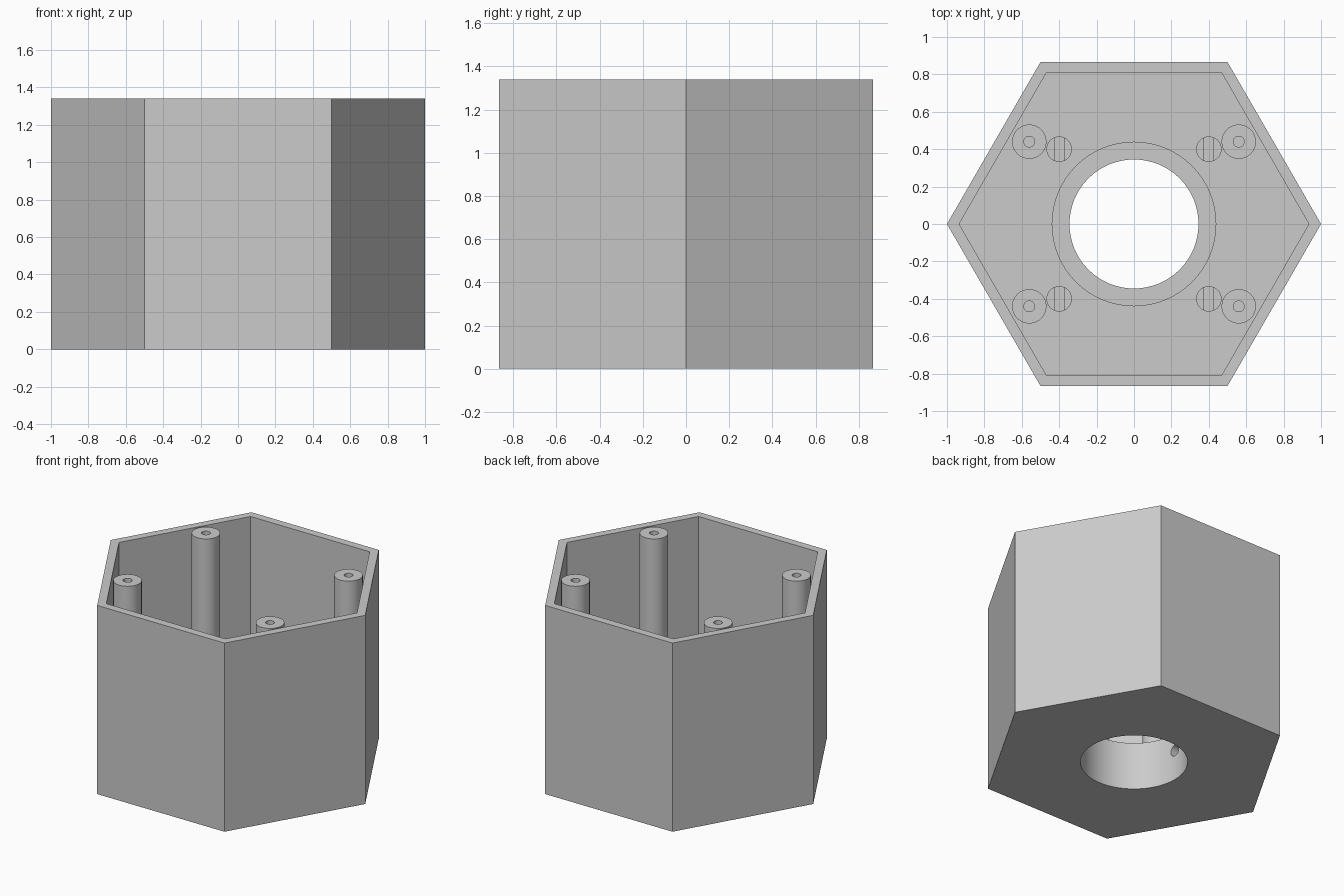
import bpy
import math

cube = bpy.data.objects.get("Cube")
if cube:
    bpy.data.objects.remove(cube, do_unlink=True)

HEIGHT = 1.34
FLOOR = 0.07
TUBE_TOP = 0.34
BORE = 0.345

grey = bpy.data.materials.new("matte_grey")
grey.use_nodes = True
colour = (0.6, 0.6, 0.6, 1)
grey.diffuse_color = colour
grey.node_tree.nodes["Principled BSDF"].inputs["Base Color"].default_value = colour


def prism(name, sides, radius, z0, z1, x=0, y=0, turn=0):
    """Upright prism or cylinder between two heights."""
    bpy.ops.mesh.primitive_cylinder_add(vertices=sides, radius=radius, depth=z1 - z0,
                                        location=(x, y, (z0 + z1) / 2), rotation=(0, 0, turn))
    ob = bpy.context.object
    ob.name = name
    ob.data.materials.append(grey)
    return ob


def cut(ob, cutter):
    """Subtract the cutter from the object and discard it."""
    mod = ob.modifiers.new("cut", "BOOLEAN")
    mod.operation = "DIFFERENCE"
    mod.solver = "EXACT"
    mod.object = cutter
    bpy.context.view_layer.objects.active = ob
    bpy.ops.object.modifier_apply(modifier=mod.name)
    bpy.data.objects.remove(cutter, do_unlink=True)


def smooth(ob):
    bpy.ops.object.select_all(action="DESELECT")
    ob.select_set(True)
    bpy.context.view_layer.objects.active = ob
    bpy.ops.object.shade_smooth_by_angle(angle=math.radians(30))


# Hexagonal open box with a round opening in its floor
corner = math.pi / 6
housing = prism("housing", 6, 1, 0, HEIGHT, turn=corner)
cut(housing, prism("cavity", 6, 0.935, FLOOR, HEIGHT + 0.2, turn=corner))
cut(housing, prism("opening", 64, BORE, -0.1, FLOOR + 0.1))
smooth(housing)

# Short collar around the opening, with a wire hole along x
collar = prism("collar", 64, 0.44, FLOOR, TUBE_TOP)
cut(collar, prism("bore", 64, BORE, 0, 0.5))
bpy.ops.mesh.primitive_cylinder_add(vertices=24, radius=0.04, depth=1.2,
                                    location=(0, 0, 0.215), rotation=(0, math.pi / 2, 0))
cut(collar, bpy.context.object)
smooth(collar)

for sx, side in ((1, "left"), (-1, "right")):
    for sy, end in ((-1, "front"), (1, "back")):
        # Tall screw post, level with the rim
        x, y = sx * 0.56, sy * 0.44
        post = prism(f"screw_post_{end}_{side}", 32, 0.092, FLOOR, HEIGHT, x, y)
        cut(post, prism("screw_hole", 24, 0.029, HEIGHT - 0.5, HEIGHT + 0.1, x, y))
        smooth(post)

        # Short peg with a slot across its top
        x, y = sx * 0.4, sy * 0.4
        peg = prism(f"slotted_peg_{end}_{side}", 32, 0.068, FLOOR, TUBE_TOP, x, y)
        bpy.ops.mesh.primitive_cube_add(size=1, location=(x, y, TUBE_TOP))
        slot = bpy.context.object
        slot.scale = (0.05, 0.3, 0.26)
        cut(peg, slot)
        smooth(peg)
